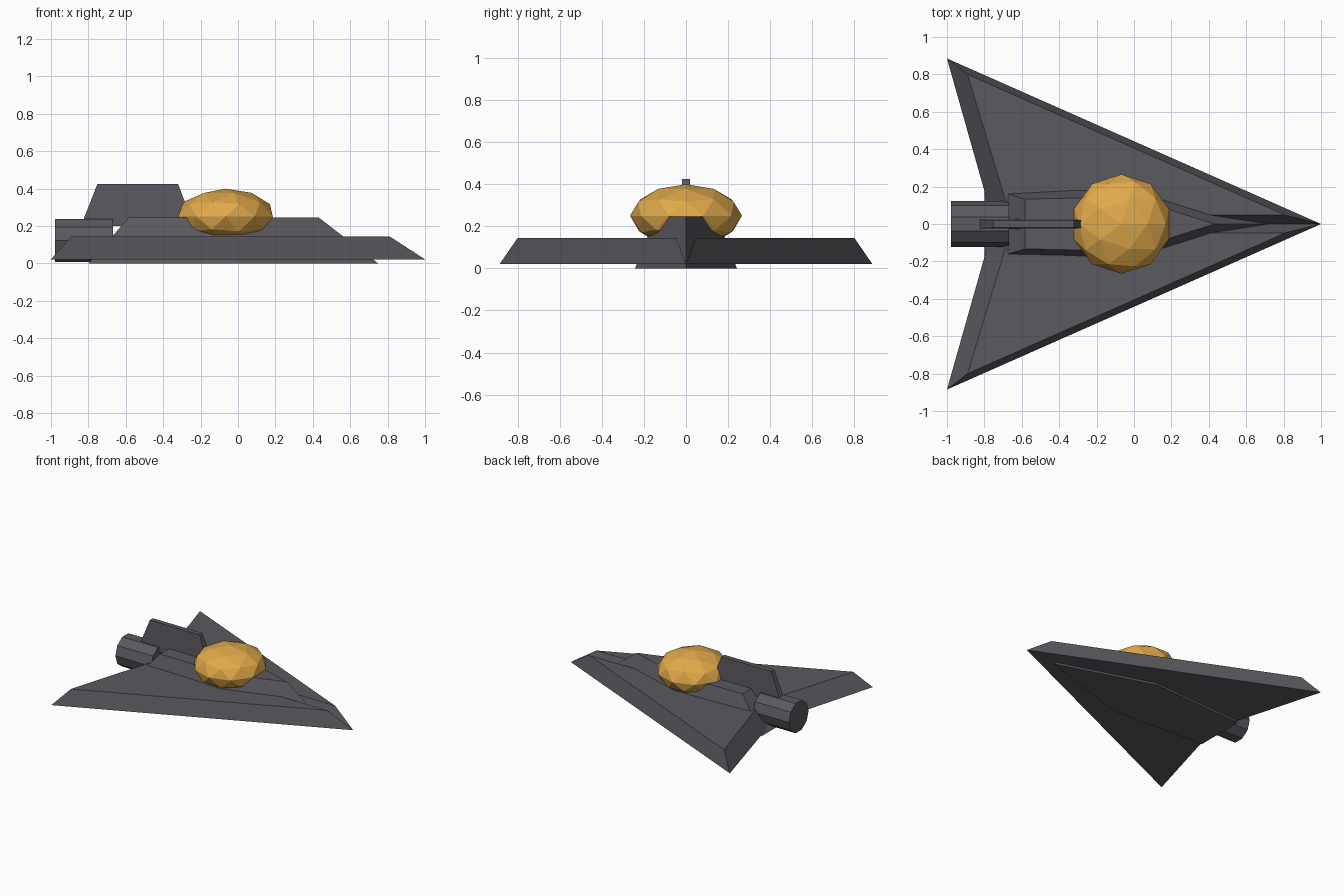
import bpy
import math

cube = bpy.data.objects.get("Cube")
if cube:
    bpy.data.objects.remove(cube, do_unlink=True)


def material(name, rgb):
    mat = bpy.data.materials.new(name)
    mat.use_nodes = True
    mat.diffuse_color = (*rgb, 1)
    mat.node_tree.nodes["Principled BSDF"].inputs["Base Color"].default_value = (*rgb, 1)
    return mat


grey = material("dark_grey", (0.105, 0.1, 0.115))
gold = material("gold", (0.75, 0.4, 0.07))


def loft(name, lower, z0, upper, z1, mat):
    """Solid between two matching outlines, counter-clockwise from above."""
    n = len(lower)
    verts = [(x, y, z0) for x, y in lower] + [(x, y, z1) for x, y in upper]
    faces = [list(range(n))[::-1], list(range(n, 2 * n))]
    faces += [(i, (i + 1) % n, n + (i + 1) % n, n + i) for i in range(n)]
    mesh = bpy.data.meshes.new(name)
    mesh.from_pydata(verts, [], faces)
    mesh.materials.append(mat)
    obj = bpy.data.objects.new(name, mesh)
    bpy.context.collection.objects.link(obj)
    return obj


def box_outline(back, front, half):
    return [(back, -half), (front, -half), (front, half), (back, half)]


def hull_outline(nose, shoulder, half, back, back_half):
    return [(nose, 0), (shoulder, half), (back, back_half),
            (back, -back_half), (shoulder, -half)]


def mirrored(points):
    return [(x, -y) for x, y in reversed(points)]


# Swept wings with bevelled rims
wing_low = [(1, 0), (-1, 0.885), (-0.75, 0)]
wing_top = [(0.81, 0.047), (-0.89, 0.8), (-0.663, 0.047)]
loft("left_wing", wing_low, 0.022, wing_top, 0.145, grey)
loft("right_wing", mirrored(wing_low), 0.022, mirrored(wing_top), 0.145, grey)

# Tapered central hull
loft("hull", hull_outline(0.75, -0.01, 0.242, -0.8, 0.2), 0,
     hull_outline(0.43, -0.03, 0.145, -0.583, 0.133), 0.247, grey)

# Tail fin
loft("tail_fin", box_outline(-0.84, -0.235, 0.026), 0.2,
     box_outline(-0.752, -0.32, 0.019), 0.424, grey)

# Ten-sided engine, one corner pointing up
bpy.ops.mesh.primitive_cylinder_add(vertices=10, radius=0.122, depth=0.31,
                                    location=(-0.823, 0, 0.123),
                                    rotation=(0, math.pi / 2, 0))
engine = bpy.context.object
engine.name = "engine"
engine.data.materials.append(grey)

# Faceted canopy
bpy.ops.mesh.primitive_ico_sphere_add(subdivisions=2, radius=1, location=(-0.067, 0, 0.25))
canopy = bpy.context.object
canopy.name = "canopy"
canopy.scale = (0.266, 0.266, 0.15)
canopy.data.materials.append(gold)
